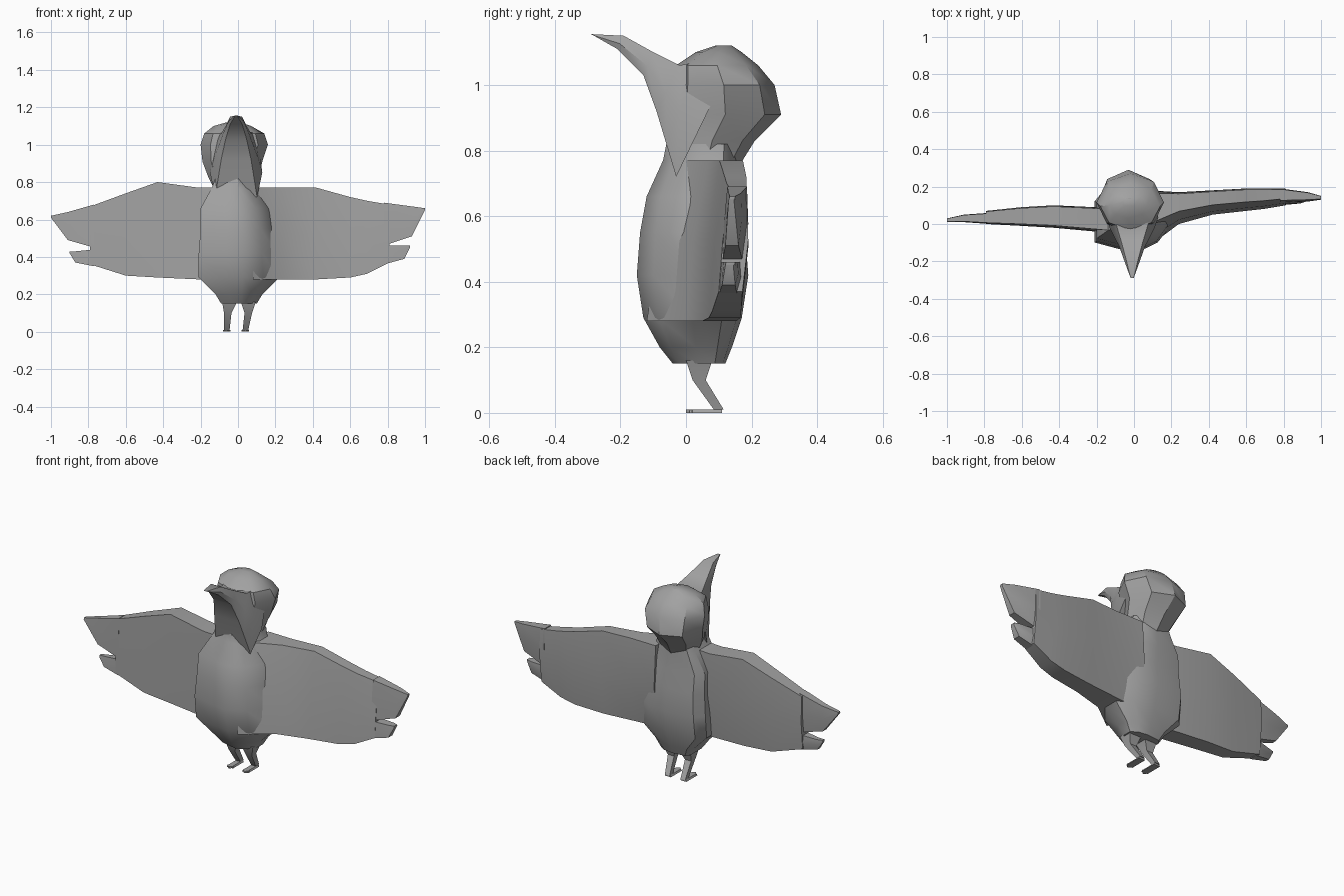
import bpy
import bmesh
from math import cos, pi, radians, sin

cube = bpy.data.objects.get("Cube")
if cube:
    bpy.data.objects.remove(cube, do_unlink=True)

grey = bpy.data.materials.new("plain grey")
grey.use_nodes = True
colour = (0.36, 0.36, 0.36, 1)
grey.diffuse_color = colour
for node in grey.node_tree.nodes:
    if node.type == 'BSDF_PRINCIPLED':
        node.inputs["Base Color"].default_value = colour


def loft(name, rings, angle=35):
    """Skin a list of equal-length rings and cap both ends."""
    bm = bmesh.new()
    loops = [[bm.verts.new(point) for point in ring] for ring in rings]
    count = len(loops[0])
    for lower, upper in zip(loops, loops[1:]):
        for i in range(count):
            j = (i + 1) % count
            bm.faces.new((lower[i], lower[j], upper[j], upper[i]))
    bm.faces.new(loops[0])
    bm.faces.new(loops[-1])
    bmesh.ops.recalc_face_normals(bm, faces=bm.faces)
    mesh = bpy.data.meshes.new(name)
    bm.to_mesh(mesh)
    bm.free()
    mesh.materials.append(grey)
    obj = bpy.data.objects.new(name, mesh)
    bpy.context.collection.objects.link(obj)
    bpy.ops.object.select_all(action='DESELECT')
    obj.select_set(True)
    bpy.context.view_layer.objects.active = obj
    bpy.ops.object.shade_smooth_by_angle(angle=radians(angle))


def mix(start, end, factor):
    return start + (end - start) * factor


def slices(section, levels):
    """Fit a unit section into a box given by its left, right, front and back at each height."""
    return [[(mix(left, right, (u + 1) / 2), mix(front, back, (v + 1) / 2), height)
             for u, v in section]
            for height, left, right, front, back in levels]


def rectangle(x, y, z, half_width, half_depth):
    """Level rectangle around a point."""
    return [(x + u * half_width, y + v * half_depth, z)
            for u, v in ((-1, -1), (1, -1), (1, 1), (-1, 1))]


# Body: boxy on its right side, rounder on its left
body_section = [(-1, -.7), (-1, .6), (-.8, .9), (0, 1), (.6, .9),
                (1, .6), (1, 0), (.6, -.7), (.1, -1), (-.4, -.9)]
loft("body", slices(body_section, [
    (.15, -.09, .1, -.04, .12),
    (.2, -.12, .13, -.08, .14),
    (.29, -.21, .22, -.13, .17),
    (.42, -.21, .21, -.15, .19),
    (.55, -.2, .2, -.14, .18),
    (.66, -.2, .17, -.12, .17),
    (.77, -.14, .11, -.07, .16),
    (.82, -.12, .1, -.06, .16)]))

# Head: faceted dome that overhangs the neck
head_section = [(sin(pi * i / 4), cos(pi * i / 4)) for i in range(8)]
loft("head", slices(head_section, [
    (.75, -.12, .09, -.04, .16),
    (.83, -.16, .11, -.05, .21),
    (.91, -.19, .13, -.05, .29),
    (1, -.2, .16, -.04, .27),
    (1.06, -.18, .14, -.03, .22),
    (1.1, -.13, .07, .03, .17),
    (1.12, -.06, .01, .09, .14)]), 32)


# Beak and throat: broad upswept spout, each ring running from its underside to its top
def beak_ring(low_y, low_z, top_y, top_z, half_width):
    ring = []
    for side, factor, spread in ((-1, 0, .8), (1, 0, .8), (1, .4, 1),
                                 (1, 1, .8), (-1, 1, .8), (-1, .4, 1)):
        ring.append((side * half_width * spread - .01,
                     mix(low_y, top_y, factor), mix(low_z, top_z, factor)))
    return ring


loft("beak", [beak_ring(*station) for station in [
    (-.03, .72, .13, 1.05, .14),
    (-.06, .82, .04, 1.07, .12),
    (-.09, .92, -.02, 1.06, .1),
    (-.13, 1.03, -.1, 1.1, .07),
    (-.21, 1.11, -.19, 1.15, .04),
    (-.28, 1.15, -.29, 1.155, .01)]], 40)


# Wings: slabs with a leaning front and a bulging back, lofted out to the tip
def wing_part(name, side, lean, stations):
    rings = []
    for x, top, bottom, front, back in stations:
        middle = mix(bottom, top, .5)
        profile = [(lean, top), (lean / 3, middle), (0, bottom),
                   (.8, bottom), (1, middle), (.95, top)]
        rings.append([(side * x, mix(front, back, depth), height) for depth, height in profile])
    loft(name, rings)


wing_part("left_wing", 1, .4, [
    (.08, .77, .28, -.12, .18),
    (.24, .77, .28, 0, .17),
    (.42, .77, .28, .05, .18),
    (.6, .72, .29, .07, .19),
    (.69, .7, .31, .08, .19),
    (.81, .68, .37, .1, .19)])
wing_part("left_upper_feather", 1, .2, [
    (.78, .69, .46, .11, .19), (.93, .67, .51, .12, .17), (1, .66, .65, .13, .15)])
wing_part("left_lower_feather", 1, .1, [
    (.78, .46, .36, .1, .17), (.89, .46, .39, .11, .16), (.92, .46, .45, .12, .15)])

wing_part("right_wing", -1, .1, [
    (.1, .77, .28, -.05, .08),
    (.21, .77, .28, -.04, .09),
    (.43, .8, .29, -.02, .1),
    (.6, .74, .3, -.01, .09),
    (.79, .67, .36, 0, .07)])
wing_part("right_upper_feather", -1, .1, [
    (.77, .68, .45, 0, .06), (.91, .64, .49, .01, .05), (1, .62, .61, .01, .03)])
wing_part("right_lower_feather", -1, .1, [
    (.77, .44, .35, 0, .06), (.87, .43, .37, .01, .04), (.9, .43, .42, .01, .03)])


# Legs: thigh, backward shin and a flat pointed foot
def leg(name, hip_x, knee_x, ankle_x):
    loft(name + "_leg", [rectangle(hip_x, .04, .16, .04, .04),
                         rectangle(knee_x, .04, .1, .02, .02),
                         rectangle(ankle_x, .1, .01, .015, .015)])
    loft(name + "_foot", [rectangle(ankle_x, .06, 0, .02, .05),
                          rectangle(ankle_x, .06, .01, .015, .05)])
    loft(name + "_toe", [[(ankle_x + u * width, y, z)
                          for u, z in ((-1, 0), (1, 0), (1, .01), (-1, .01))]
                         for y, width in ((.02, .02), (0, .005))])


leg("left", .055, .055, .04)
leg("right", -.045, -.055, -.06)
